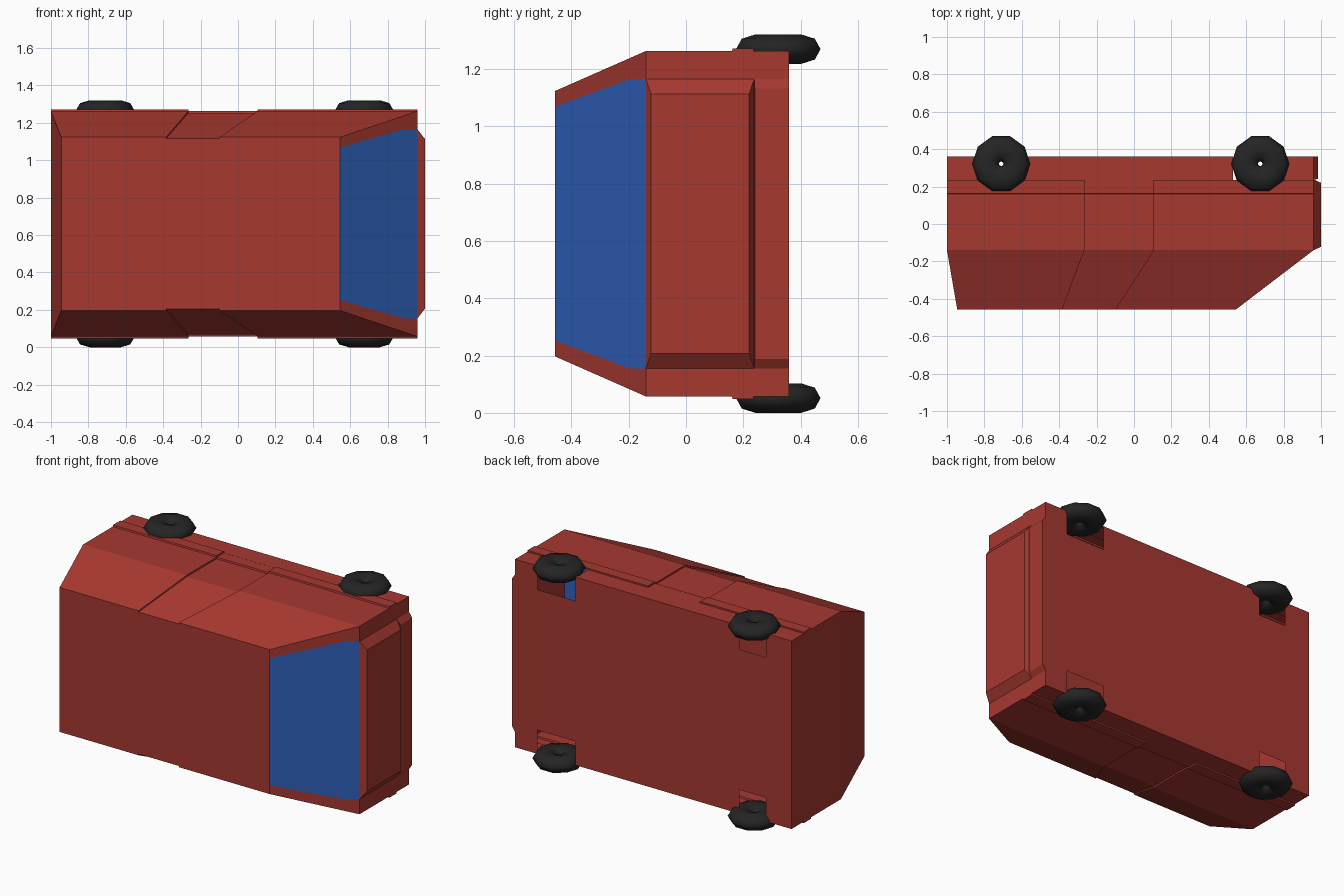
import bpy, bmesh

if "Cube" in bpy.data.objects:
    bpy.data.objects.remove(bpy.data.objects["Cube"])

CZ = 0.66  # centre of the van's width (it lies on its side, roof towards -y)


def material(name, rgb):
    m = bpy.data.materials.new(name)
    m.diffuse_color = (*rgb, 1)
    m.use_nodes = True
    m.node_tree.nodes["Principled BSDF"].inputs["Base Color"].default_value = m.diffuse_color
    return m


RED = material("red_paint", (0.38, 0.04, 0.03))
BLUE = material("blue_glass", (0.03, 0.12, 0.50))
BLACK = material("black_rubber", (0.018, 0.018, 0.018))


def make_object(name, polygons, mat):
    """Mesh from polygons given as lists of (x, y, offset from centre in z)."""
    bm = bmesh.new()
    for poly in polygons:
        bm.faces.new([bm.verts.new((x, y, CZ + w)) for x, y, w in poly])
    bmesh.ops.remove_doubles(bm, verts=bm.verts, dist=0.0002)
    bmesh.ops.recalc_face_normals(bm, faces=bm.faces)
    me = bpy.data.meshes.new(name)
    bm.to_mesh(me)
    bm.free()
    me.materials.append(mat)
    ob = bpy.data.objects.new(name, me)
    bpy.context.collection.objects.link(ob)
    return ob


# Body cross-section rows: y, half width, door inset, x of rear / door / door / front
W = 0.6025
DOOR = (-1.0, -0.265, 0.105, 0.96)
rows = [
    (-0.457, 0.463, 0.008, (-0.945, -0.385, -0.10, 0.545)),
    (-0.14, W, 0.01, DOOR),
    (0.16, W, 0.01, DOOR),
    (0.163, 0.612, 0.01, DOOR),
    (0.235, 0.612, 0.01, DOOR),
    (0.2352, W, 0.0, DOOR),
]
FLOOR = 0.36
WELLS = [(-0.82, -0.63), (0.53, 0.80)]
WELL_IN = 0.45


def row_points(row, s):
    y, w, inset, (a, b, c, d) = row
    v = w - inset
    return [(a, y, s * w), (b, y, s * w), (b, y, s * v),
            (c, y, s * v), (c, y, s * w), (d, y, s * w)]


polys = []
floor_outline = []
for s in (1, -1):
    # Side panels with the recessed door
    for r0, r1 in zip(rows, rows[1:]):
        p, q = row_points(r0, s), row_points(r1, s)
        for i in range(5):
            if r1[2] == 0 and i in (1, 3):
                continue
            polys.append([p[i], p[i + 1], q[i + 1], q[i]])
    # Sill between the wheel openings
    y0 = rows[-1][0]
    for x0, x1 in ((-1.0, -0.82), (-0.63, 0.53), (0.80, 0.96)):
        polys.append([(x0, y0, s * W), (x1, y0, s * W),
                      (x1, FLOOR, s * W), (x0, FLOOR, s * W)])
    # Floor edge, stepping in around the wheel wells
    edge = [(-1.0, FLOOR, s * W)]
    for x0, x1 in WELLS:
        edge += [(x0, FLOOR, s * W), (x0, FLOOR, s * WELL_IN),
                 (x1, FLOOR, s * WELL_IN), (x1, FLOOR, s * W)]
    edge.append((0.96, FLOOR, s * W))
    floor_outline += edge if s == 1 else edge[::-1]
    # Windscreen pillars
    polys.append([(0.545, -0.457, s * 0.463), (0.545, -0.457, s * 0.408),
                  (0.8875, -0.195, s * 0.505), (0.96, -0.14, s * 0.505),
                  (0.96, -0.14, s * W)])
polys.append(floor_outline)
# Roof
polys.append(row_points(rows[0], 1) + row_points(rows[0], -1)[::-1])
# Tail: sloping upper panel, then flat ends at the back and front
polys.append([(-0.945, -0.457, 0.463), (-1, -0.14, W),
              (-1, -0.14, -W), (-0.945, -0.457, -0.463)])
for x in (-1.0, 0.96):
    half = [(x, r[0], r[1]) for r in rows[1:]] + [(x, FLOOR, W)]
    polys.append(half + [(x, y, -w) for x, y, w in half[::-1]])
make_object("van_body", polys, RED)

# Windscreen
glass = [(0.545, -0.457, 0.408), (0.8875, -0.195, 0.505), (0.96, -0.14, 0.505)]
make_object("windscreen", [glass + [(x, y, -w) for x, y, w in glass[::-1]]], BLUE)


def front_panel(name, x1, base, top):
    """Raised panel on the front: base and top are (y0, y1, half width)."""
    rings = []
    for x, (y0, y1, w) in ((0.96, base), (x1, top)):
        rings.append([(x, y0, -w), (x, y1, -w), (x, y1, w), (x, y0, w)])
    a, b = rings
    sides = [[a[i], a[(i + 1) % 4], b[(i + 1) % 4], b[i]] for i in range(4)]
    make_object(name, sides + [b], RED)


# Nose and bumper
front_panel("nose_panel", 1.0, (-0.14, 0.238, 0.505), (-0.122, 0.22, 0.453))
front_panel("bumper", 0.983, (0.238, FLOOR, 0.505), (0.24, FLOOR, 0.472))

# Wheels: ten-sided flattened rings
for end, x in (("rear", -0.71), ("front", 0.675)):
    for side, z in (("left", 1.269), ("right", 0.0515)):
        bpy.ops.mesh.primitive_torus_add(
            location=(x, 0.322, z), major_segments=10, minor_segments=8,
            major_radius=0.0835, minor_radius=0.0715)
        wheel = bpy.context.object
        wheel.name = f"{end}_{side}_wheel"
        wheel.scale.z = 0.72
        wheel.data.materials.append(BLACK)
        bpy.ops.object.shade_smooth()
